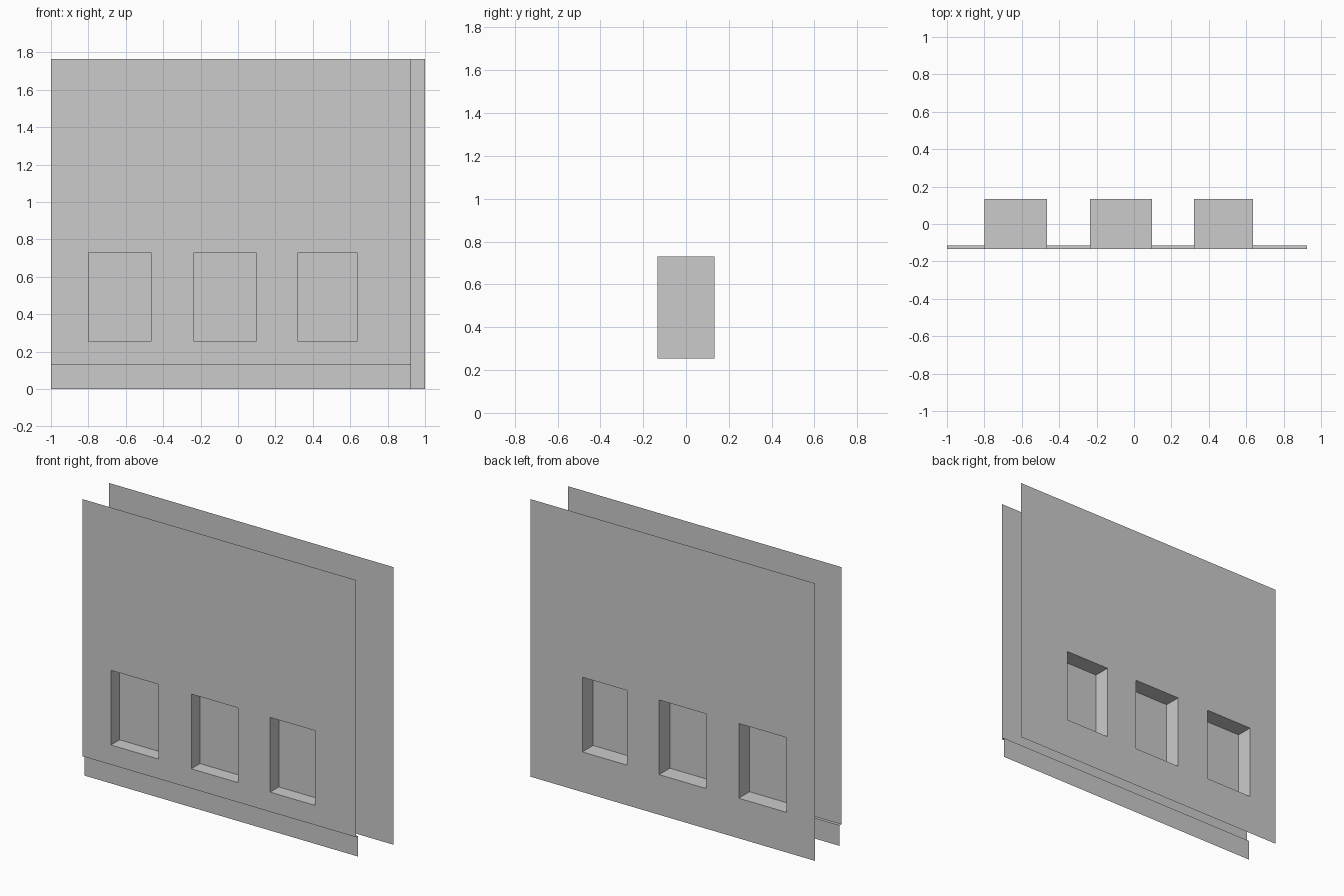
import bpy, bmesh

if "Cube" in bpy.data.objects:
    bpy.data.objects.remove(bpy.data.objects["Cube"])

FRONT, BACK, TOP = -0.134, 0.134, 1.765
SILL, HEAD = 0.255, 0.73
WINDOWS = [(-0.80, -0.465), (-0.235, 0.095), (0.32, 0.635)]


def make_object(name, quads):
    bm = bmesh.new()
    for quad in quads:
        bm.faces.new([bm.verts.new(p) for p in quad])
    bmesh.ops.remove_doubles(bm, verts=bm.verts, dist=1e-5)
    mesh = bpy.data.meshes.new(name)
    bm.to_mesh(mesh)
    bm.free()
    bpy.context.collection.objects.link(bpy.data.objects.new(name, mesh))


def upright(x0, x1, z0, z1, y, flip=False):
    quad = [(x0, y, z0), (x1, y, z0), (x1, y, z1), (x0, y, z1)]
    return quad[::-1] if flip else quad


def wall_quads(x1, z0, y, flip=False):
    # sheet divided around the window openings
    xs = [-1.0] + [x for w in WINDOWS for x in w] + [x1]
    zs = [z0, SILL, HEAD, TOP]
    return [upright(xs[i], xs[i + 1], zs[j], zs[j + 1], y, flip)
            for i in range(len(xs) - 1) for j in range(3)
            if not (j == 1 and i % 2 == 1)]


# Outer and inner wall sheets
make_object("outer_wall", wall_quads(0.925, 0.13, FRONT))
make_object("inner_wall", wall_quads(1.0, 0.0, BACK, flip=True))

# Recessed plinth with the small ledge under the outer wall
PLINTH = -0.115
make_object("plinth", [
    upright(-1.0, 0.925, 0.0, 0.13, PLINTH),
    [(-1.0, FRONT, 0.13), (-1.0, PLINTH, 0.13), (0.925, PLINTH, 0.13), (0.925, FRONT, 0.13)],
])

# Window reveals through the wall, each with a pair of panes
for n, (x0, x1) in enumerate(WINDOWS, 1):
    ring = [(x0, SILL), (x1, SILL), (x1, HEAD), (x0, HEAD)]
    make_object(f"window_reveal_{n}", [
        [(a[0], FRONT, a[1]), (b[0], FRONT, b[1]), (b[0], BACK, b[1]), (a[0], BACK, a[1])]
        for a, b in zip(ring, ring[1:] + ring[:1])])
    make_object(f"window_pane_{n}", [
        upright(x0, x1, SILL, HEAD, -0.047),
        upright(x0, x1, SILL, HEAD, 0.026, flip=True)])
